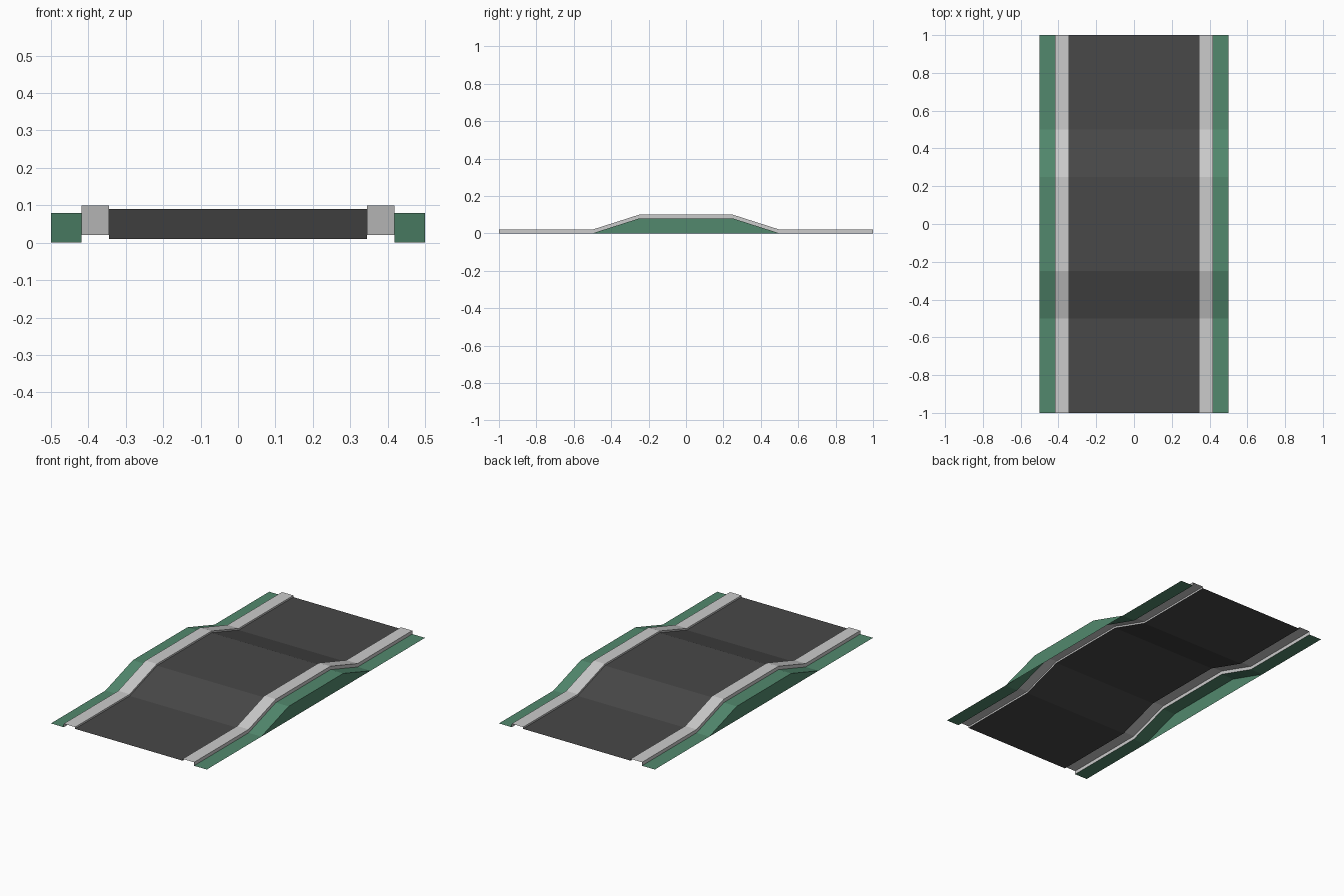
import bpy

if "Cube" in bpy.data.objects:
    bpy.data.objects.remove(bpy.data.objects["Cube"])

# Hump profile along the road: (y, height)
PROFILE = [(-1, 0), (-0.5, 0), (-0.25, 0.08), (0.25, 0.08), (0.5, 0), (1, 0)]


def material(name, rgb):
    m = bpy.data.materials.new(name)
    m.diffuse_color = (*rgb, 1)
    m.use_nodes = True
    m.node_tree.nodes["Principled BSDF"].inputs["Base Color"].default_value = m.diffuse_color
    return m


def make_object(name, verts, faces, mat=None):
    mesh = bpy.data.meshes.new(name)
    mesh.from_pydata(verts, [], faces)
    if mat:
        mesh.materials.append(mat)
    obj = bpy.data.objects.new(name, mesh)
    bpy.context.collection.objects.link(obj)
    return obj


def sweep(name, section, mat=None):
    """Sweep an open (x, z) section along the hump profile."""
    n = len(section)
    verts = [(x, y, z + h) for y, h in PROFILE for x, z in section]
    faces = [(i * n + j, i * n + j + 1, (i + 1) * n + j + 1, (i + 1) * n + j)
             for i in range(len(PROFILE) - 1) for j in range(n - 1)]
    return make_object(name, verts, faces, mat)


def mirror_x(obj):
    obj.modifiers.new("mirror", 'MIRROR').use_axis[0] = True


asphalt = material("asphalt", (0.065, 0.065, 0.065))
green = material("grass_green", (0.085, 0.25, 0.155))
concrete = material("concrete", (0.68, 0.69, 0.71))

# Road surface
sweep("road", [(-0.345, 0.01), (0.345, 0.01)], asphalt)

# Kerbs: inner lip, top, outer wall
mirror_x(sweep("kerb", [(0.345, 0.01), (0.345, 0.02), (0.418, 0.02), (0.418, 0)], concrete))

# Grass verges
mirror_x(sweep("verge", [(0.418, 0), (0.5, 0)], green))

# Vertical bank closing the side of the hump
mirror_x(make_object("bank", [(0.5, y, h) for y, h in PROFILE[1:5]], [(3, 2, 1, 0)], green))
bank = bpy.data.objects["bank"].data
bank.flip_normals()
if bank.polygons[0].normal.x < 0:
    bank.flip_normals()
